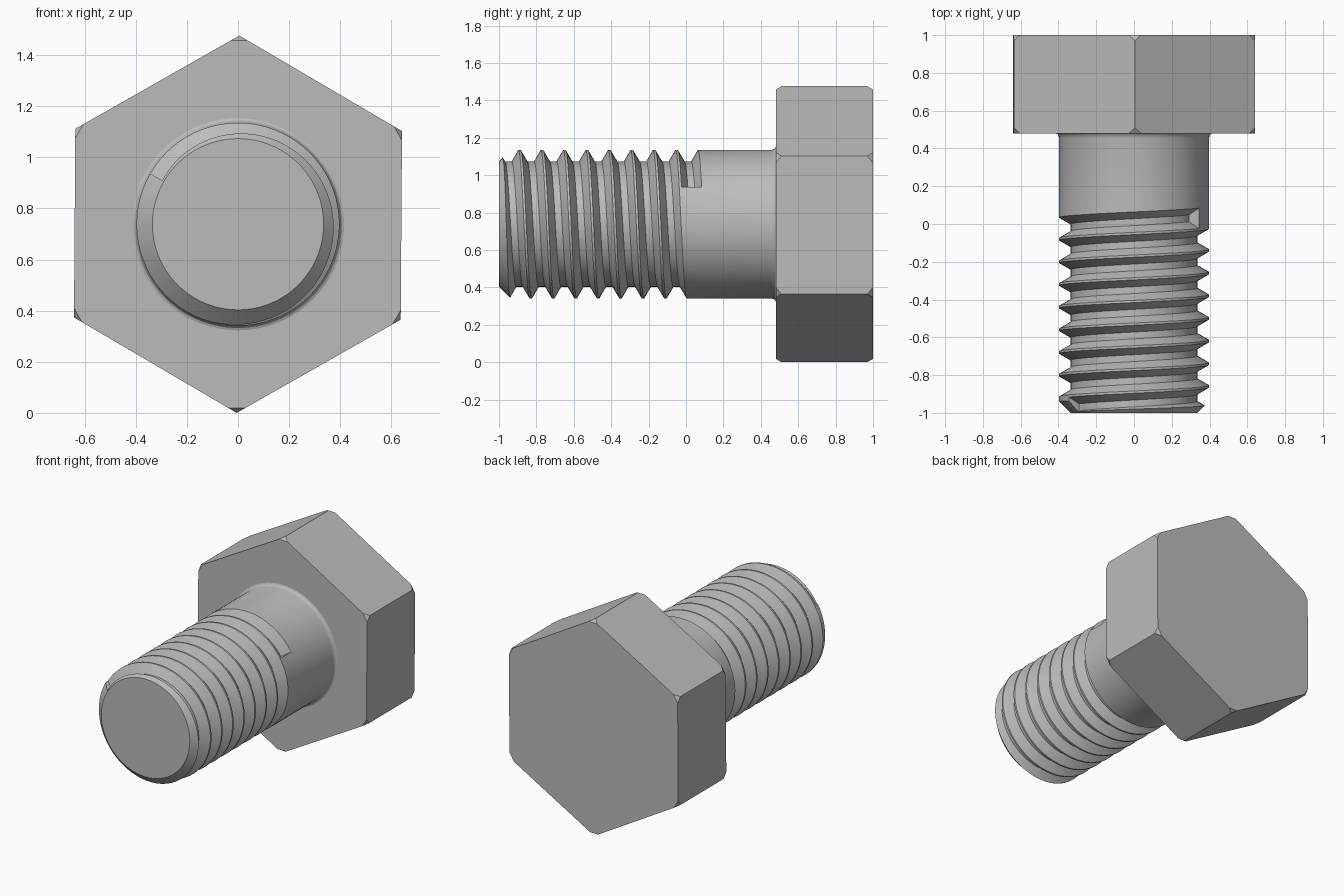
import bpy, bmesh, math
from mathutils import Vector

cube = bpy.data.objects.get("Cube")
if cube:
    bpy.data.objects.remove(cube, do_unlink=True)

AXIS_Z = 0.738            # height of the bolt axis
CREST, ROOT = 0.397, 0.335
DEPTH = CREST - ROOT
PITCH = 0.12
HALF_OPEN, HALF_ROOT = 0.054, 0.018
CHAMFER_Y = -1 + DEPTH    # where the tip chamfer reaches full radius
SEGMENTS = 72
LAST = SEGMENTS // 3      # segment where the final groove stops
HEAD_FRONT, HEAD_BACK, HEAD_RADIUS = 0.48, 1.0, 0.738

steel = bpy.data.materials.new("steel_grey")
steel.use_nodes = True
grey = (0.5, 0.5, 0.5, 1)
steel.diffuse_color = grey
steel.node_tree.nodes["Principled BSDF"].inputs["Base Color"].default_value = grey


def around(angle, y, r):
    """Point at an angle, distance along and radius from the bolt axis."""
    return Vector((r * math.cos(angle), y, AXIS_Z + r * math.sin(angle)))


def make_object(name, bm):
    mesh = bpy.data.meshes.new(name)
    bm.to_mesh(mesh)
    bm.free()
    mesh.materials.append(steel)
    obj = bpy.data.objects.new(name, mesh)
    bpy.context.collection.objects.link(obj)
    return obj


def groove(turn, step):
    """Four (y, r) points across one turn of the thread groove."""
    centre = -0.97 + PITCH * (turn + step / SEGMENTS)
    left = centre - HALF_OPEN
    left_r = CREST
    if left < CHAMFER_Y:  # groove edge falls on the tip chamfer
        slope = DEPTH / (HALF_OPEN - HALF_ROOT)
        left = (slope * left + CHAMFER_Y) / (slope + 1)
        left_r = ROOT + left + 1
    return [(left, left_r), (centre - HALF_ROOT, ROOT),
            (centre + HALF_ROOT, ROOT), (centre + HALF_OPEN, CREST)]


def lengthwise_profile(step, turns):
    """Profile from the tip to the fillet under the head."""
    points = [p for k in range(turns) for p in groove(k, step)]
    rim = min(CHAMFER_Y, points[0][0])
    fillet = [(0.455, CREST), (0.468, 0.4), (0.476, 0.406), (HEAD_FRONT, 0.415)]
    return [(-1, ROOT), (rim, ROOT + rim + 1)] + points + fillet


def column(step, profile):
    angle = math.radians(150) - math.tau * step / SEGMENTS
    return [around(angle, y, r) for y, r in profile]


# Threaded shank: skin between neighbouring lengthwise profiles
bm = bmesh.new()


def add_face(points):
    bm.faces.new([bm.verts.new(p) for p in points])


for s in range(SEGMENTS):
    turns = 9 if s < LAST else 8
    a = column(s, lengthwise_profile(s, turns))
    b = column(s + 1, lengthwise_profile(s + 1, turns))
    for i in range(len(a) - 1):
        add_face([a[i], b[i], b[i + 1], a[i + 1]])

# Flat tip and the abrupt walls at both groove ends
add_face([column(-s, [(-1, ROOT)])[0] for s in range(SEGMENTS)])
first = groove(0, 0)
add_face(column(0, first[1:] + [(CHAMFER_Y, CREST), first[0]]))
add_face(column(LAST, groove(8, LAST)[::-1]))
bmesh.ops.remove_doubles(bm, verts=bm.verts[:], dist=1e-5)
shank = make_object("threaded_shank", bm)
bpy.ops.object.select_all(action='DESELECT')
shank.select_set(True)
bpy.context.view_layer.objects.active = shank
bpy.ops.object.shade_smooth_by_angle(angle=math.radians(25))

# Hexagonal head with clipped corners
bm = bmesh.new()
corners = [around(math.radians(89.6 + 60 * i), 0, HEAD_RADIUS) for i in range(6)]
for i, corner in enumerate(corners):
    for y, inward in ((HEAD_FRONT, 1), (HEAD_BACK, -1)):
        along = Vector((0, y, 0))
        for neighbour in (corners[i - 1], corners[(i + 1) % 6]):
            bm.verts.new(corner.lerp(neighbour, 0.05) + along)
        bm.verts.new(corner + along + Vector((0, 0.03 * inward, 0)))
bmesh.ops.convex_hull(bm, input=bm.verts[:])
bmesh.ops.dissolve_limit(bm, angle_limit=math.radians(1),
                         verts=bm.verts[:], edges=bm.edges[:])
bmesh.ops.recalc_face_normals(bm, faces=bm.faces[:])
make_object("hex_head", bm)
